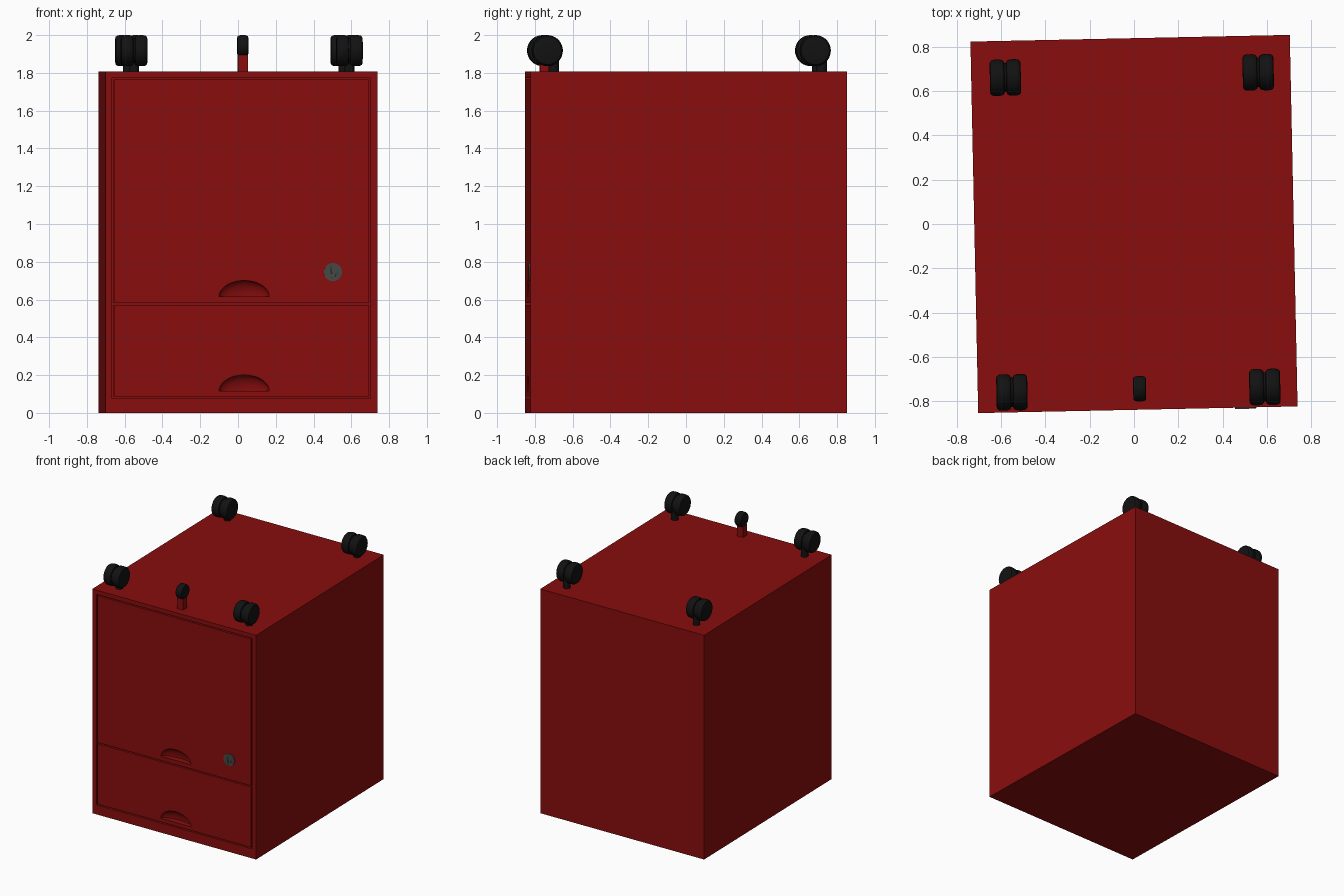
import bpy, bmesh, math
from mathutils import Matrix, Vector

if "Cube" in bpy.data.objects:
    bpy.data.objects.remove(bpy.data.objects["Cube"])

TURN = Matrix.Rotation(math.radians(1.2), 4, 'Z')   # whole cabinet sits slightly turned
FRONT, TOP = -0.8375, 1.807


def material(name, rgb):
    m = bpy.data.materials.new(name)
    m.diffuse_color = (*rgb, 1)
    m.use_nodes = True
    m.node_tree.nodes["Principled BSDF"].inputs["Base Color"].default_value = m.diffuse_color
    return m


RED = material("red_paint", (0.25, 0.004, 0.004))
BLACK = material("black_rubber", (0.006, 0.006, 0.006))
STEEL = material("dark_steel", (0.06, 0.065, 0.06))


def finish(bm, name, mat, smooth=False):
    bmesh.ops.recalc_face_normals(bm, faces=bm.faces)
    me = bpy.data.meshes.new(name)
    bm.to_mesh(me)
    bm.free()
    me.materials.append(mat)
    ob = bpy.data.objects.new(name, me)
    bpy.context.collection.objects.link(ob)
    bpy.ops.object.select_all(action='DESELECT')
    ob.select_set(True)
    bpy.context.view_layer.objects.active = ob
    if smooth:
        bpy.ops.object.shade_smooth_by_angle(angle=math.radians(35))
    return ob


def box(name, lo, hi, mat):
    lo, hi = Vector(lo), Vector(hi)
    bm = bmesh.new()
    bmesh.ops.create_cube(bm, size=1, matrix=Matrix.Translation((lo + hi) / 2)
                          @ Matrix.Diagonal((*(hi - lo), 1)))
    return finish(bm, name, mat)


def cylinder(name, centre, r, length, axis, mat, segs=32):
    rot = {'X': Matrix.Rotation(math.pi / 2, 4, 'Y'),
           'Y': Matrix.Rotation(math.pi / 2, 4, 'X'), 'Z': Matrix.Identity(4)}[axis]
    bm = bmesh.new()
    bmesh.ops.create_cone(bm, cap_ends=True, segments=segs, radius1=r, radius2=r,
                          depth=length, matrix=Matrix.Translation(centre) @ rot)
    return finish(bm, name, mat, True)


def wheel(name, centre, r, w, mat):
    # rounded tyre profile turned about the x axle
    prof = [(-.5, 0), (-.5, .78), (-.46, .9), (-.33, .975), (-.15, 1),
            (.15, 1), (.33, .975), (.46, .9), (.5, .78), (.5, 0)]
    bm = bmesh.new()
    vs = [bm.verts.new((x * w, 0, z * r)) for x, z in prof]
    es = [bm.edges.new(p) for p in zip(vs, vs[1:])]
    bmesh.ops.spin(bm, geom=vs + es, cent=(0, 0, 0), axis=(1, 0, 0),
                   angle=2 * math.pi, steps=36)
    bmesh.ops.remove_doubles(bm, verts=bm.verts, dist=1e-5)
    bmesh.ops.translate(bm, verts=bm.verts, vec=centre)
    return finish(bm, name, mat, True)


def cut(ob, cutter):
    mod = ob.modifiers.new("cut", 'BOOLEAN')
    mod.operation, mod.solver, mod.object = 'DIFFERENCE', 'EXACT', cutter
    bpy.ops.object.select_all(action='DESELECT')
    bpy.context.view_layer.objects.active = ob
    ob.select_set(True)
    bpy.ops.object.modifier_apply(modifier=mod.name)
    bpy.data.objects.remove(cutter)


def finger_cup(x, z):
    # upper half of a flattened ball
    bm = bmesh.new()
    bmesh.ops.create_uvsphere(bm, u_segments=40, v_segments=24, radius=1)
    bmesh.ops.bisect_plane(bm, geom=bm.verts[:] + bm.edges[:] + bm.faces[:], dist=1e-5,
                           plane_co=(0, 0, 0.001), plane_no=(0, 0, 1), clear_inner=True)
    bmesh.ops.holes_fill(bm, edges=[e for e in bm.edges if e.is_boundary])
    bmesh.ops.transform(bm, verts=bm.verts, matrix=Matrix.Translation((x, FRONT, z))
                        @ Matrix.Diagonal((0.133, 0.05, 0.086, 1)))
    return finish(bm, "cup_cutter", RED)


# cabinet body with a shallow front opening
body = box("cabinet_body", (-0.72, FRONT, 0), (0.72, -FRONT, TOP), RED)
cut(body, box("opening_cutter", (-0.685, FRONT - 0.1, 0.076), (0.685, FRONT + 0.06, 1.774), RED))

# drawer fronts with finger cups
for name, z0, z1, cup in (("lower_drawer_front", 0.086, 0.572, 0.115),
                          ("upper_drawer_front", 0.582, 1.764, 0.615)):
    panel = box(name, (-0.675, FRONT, z0), (0.675, FRONT + 0.061, z1), RED)
    cut(panel, finger_cup(0.015, cup))
    bpy.ops.object.shade_smooth_by_angle(angle=math.radians(35))

# lock with keyhole
LX, LZ = 0.485, 0.745
lock = cylinder("lock", (LX, FRONT, LZ), 0.048, 0.012, 'Y', STEEL, 40)
cut(lock, box("slot_cutter", (LX - .006, FRONT - .02, LZ - .038),
              (LX + .006, FRONT - .002, LZ + .042), STEEL))
cut(lock, cylinder("hole_cutter", (LX, FRONT - .011, LZ - .018), 0.013, 0.018, 'Y', STEEL, 20))

# four twin-wheel casters
for fb, y in (("front", -0.747), ("back", 0.672)):
    for lr, x in (("left", -0.566), ("right", 0.574)):
        n = f"{fb}_{lr}_caster"
        for s, tag in ((-1, "a"), (1, "b")):
            wheel(f"{n}_wheel_{tag}", (x + s * 0.037, y, 1.918), 0.082, 0.066, BLACK)
        cylinder(n + "_hub", (x, y, 1.918), 0.066, 0.03, 'X', BLACK)
        cylinder(n + "_stem", (x, y + 0.035, 1.855), 0.027, 0.1, 'Z', BLACK)

# small anti-tip wheel on a red post
box("support_post", (-0.017, -0.775, TOP - 0.005), (0.036, -0.725, 1.895), RED)
wheel("support_wheel", (0.0095, -0.743, 1.943), 0.057, 0.058, BLACK)

for ob in bpy.context.scene.objects:
    ob.matrix_world = TURN
